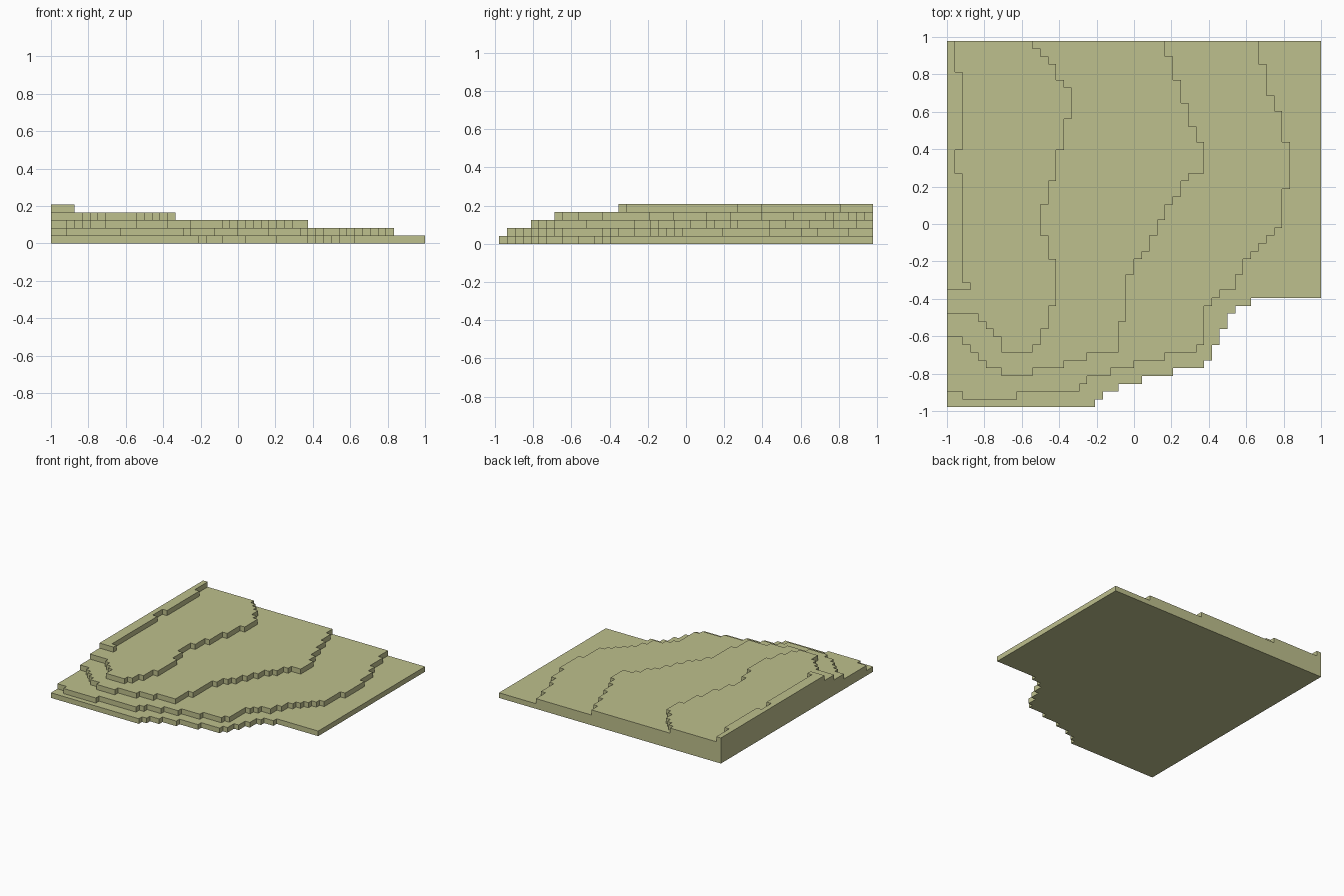
import bpy
import bmesh

# Remove the default cube
default_cube = bpy.data.objects.get("Cube")
if default_cube:
    bpy.data.objects.remove(default_cube, do_unlink=True)

# Terrain grid: square cells, each terrace one cell high
COLUMNS, ROWS = 48, 47
CELL = 2 / COLUMNS

# Single grassy material
grass = bpy.data.materials.new("olive_grass")
grass.use_nodes = True
grass_colour = (0.515, 0.525, 0.266, 1)
grass.diffuse_color = grass_colour
shader = grass.node_tree.nodes["Principled BSDF"]
shader.inputs["Base Color"].default_value = grass_colour
shader.inputs["Roughness"].default_value = 0.9

# Each contour walks from the back edge round to the left edge in cell units,
# alternating the next column and the next row.
base_contour = [48, 14, 39, 13, 37, 12, 36, 10, 35, 8, 34, 6, 33, 5, 29, 4,
                25, 3, 22, 2, 20, 1, 19, 0]
low_contour = [40, 44, 41, 40, 42, 38, 43, 34, 44, 28, 43, 23, 42, 22, 41, 21,
               40, 20, 39, 19, 38, 17, 37, 15, 35, 14, 34, 13, 33, 8, 32, 7,
               28, 6, 24, 5, 21, 4, 18, 3, 17, 2, 9, 1, 2, 2]
middle_contour = [28, 45, 29, 42, 30, 39, 31, 36, 32, 34, 33, 30, 31, 29, 30, 27,
                  29, 26, 28, 24, 27, 22, 26, 20, 25, 19, 24, 17, 23, 11, 22, 7,
                  18, 6, 15, 5, 11, 4, 7, 5, 5, 6, 4, 7, 3, 8, 2, 9]
high_contour = [11, 46, 12, 45, 13, 44, 14, 42, 15, 41, 16, 37, 15, 33, 14, 29,
                13, 26, 12, 22, 13, 19, 14, 13, 13, 10, 12, 8, 11, 7, 7, 9,
                6, 10, 5, 11, 4, 12]
ridge_contour = [1, 43, 2, 33, 1, 30, 2, 16, 3, 15]


def stair_outline(contour):
    """Turn alternating columns and rows into a closed stepped outline."""
    column, row = 0, ROWS
    corners = [(column, row)]
    for index, value in enumerate(contour):
        if index % 2 == 0:
            column = value
        else:
            row = value
        corners.append((column, row))
    corners.append((0, row))
    return [((c - COLUMNS / 2) * CELL, (r - ROWS / 2) * CELL) for c, r in corners]


def add_terrace(name, contour, level):
    """Extrude a stepped outline into one terrace; only the lowest has an underside."""
    bottom = level * CELL
    top = bottom + CELL
    bm = bmesh.new()
    outline = stair_outline(contour)
    lower = [bm.verts.new((x, y, bottom)) for x, y in outline]
    upper = [bm.verts.new((x, y, top)) for x, y in outline]
    # The outline runs clockwise seen from above, so the top is reversed
    bm.faces.new(list(reversed(upper)))
    if level == 0:
        bm.faces.new(lower)
    for i in range(len(outline)):
        j = (i + 1) % len(outline)
        bm.faces.new((lower[j], lower[i], upper[i], upper[j]))
    mesh = bpy.data.meshes.new(name)
    bm.to_mesh(mesh)
    bm.free()
    mesh.materials.append(grass)
    terrace = bpy.data.objects.new(name, mesh)
    bpy.context.collection.objects.link(terrace)


# Stack the terraces from the ground up
terraces = [
    ("base_terrace", base_contour),
    ("low_terrace", low_contour),
    ("middle_terrace", middle_contour),
    ("high_terrace", high_contour),
    ("ridge_terrace", ridge_contour),
]
for level, (name, contour) in enumerate(terraces):
    add_terrace(name, contour, level)
